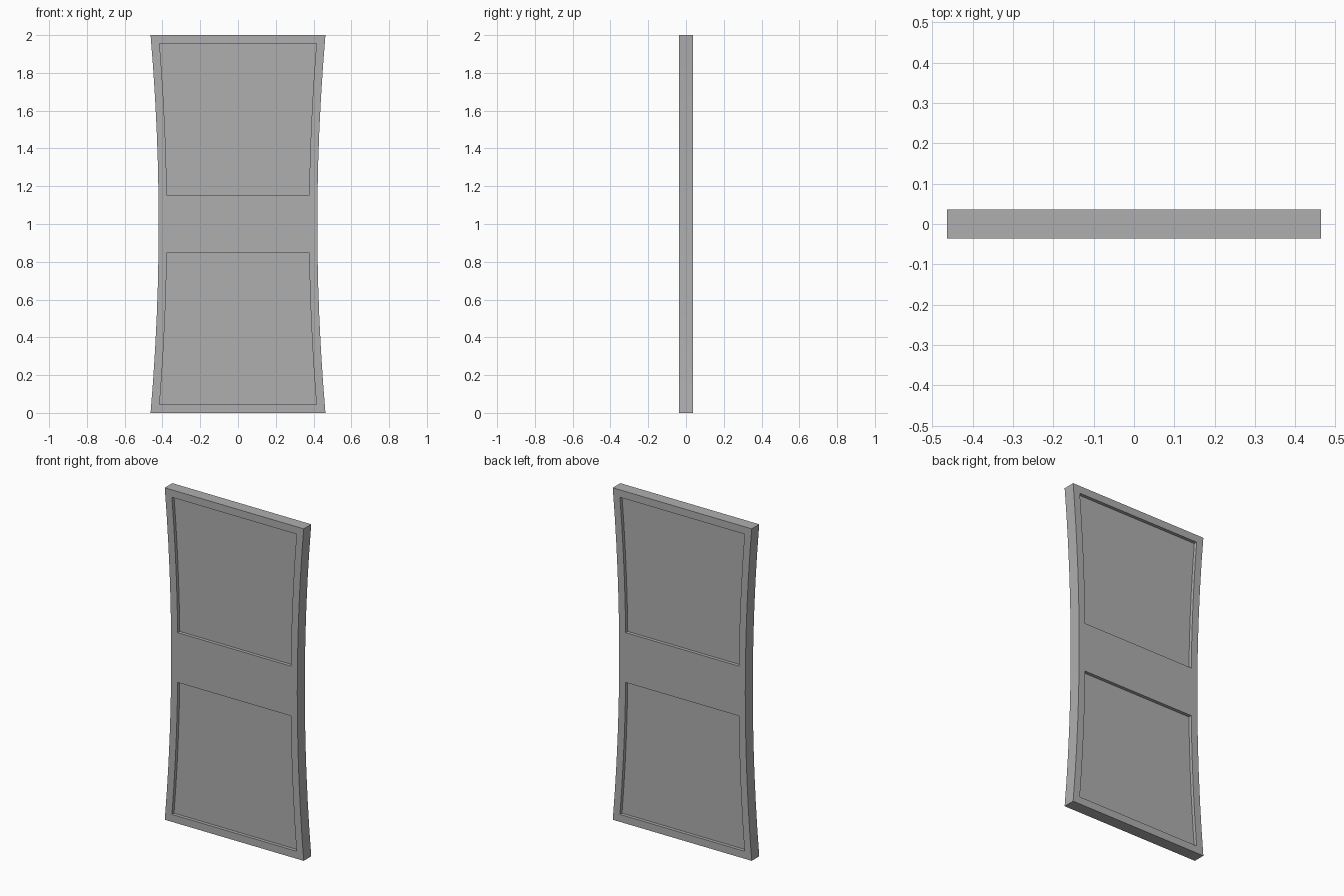
import bpy, bmesh

if "Cube" in bpy.data.objects:
    bpy.data.objects.remove(bpy.data.objects["Cube"])

HALF_T = 0.036      # half thickness of the slab
RECESS = 0.02       # depth of the sunken panels
BORDER = 0.044      # rim between side edge and panel

# Dark grey finish
grey = bpy.data.materials.new("dark_grey")
grey.diffuse_color = (0.43, 0.43, 0.43, 1.0)
grey.use_nodes = True
grey.node_tree.nodes["Principled BSDF"].inputs["Base Color"].default_value = grey.diffuse_color


def half_width(z):
    """Concave side curve, narrowest at mid height."""
    return 0.42 + 0.043 * (z - 1.0) ** 2


def waisted_prism(name, z0, z1, margin, y0, y1, steps):
    """Solid whose left and right edges follow the side curve."""
    zs = [z0 + (z1 - z0) * i / steps for i in range(steps + 1)]
    outline = [(half_width(z) - margin, z) for z in zs]
    outline += [(-x, z) for x, z in reversed(outline)]
    bm = bmesh.new()
    face = bm.faces.new([bm.verts.new((x, y0, z)) for x, z in outline])
    ext = bmesh.ops.extrude_face_region(bm, geom=[face])
    moved = [g for g in ext["geom"] if isinstance(g, bmesh.types.BMVert)]
    bmesh.ops.translate(bm, verts=moved, vec=(0, y1 - y0, 0))
    bmesh.ops.recalc_face_normals(bm, faces=bm.faces)
    mesh = bpy.data.meshes.new(name)
    bm.to_mesh(mesh)
    bm.free()
    mesh.materials.append(grey)
    obj = bpy.data.objects.new(name, mesh)
    bpy.context.collection.objects.link(obj)
    return obj


# Main slab
slab = waisted_prism("door_slab", 0.0, 2.0, 0.0, -HALF_T, HALF_T, 12)

# Sunken panels, two on the front and two on the back
for side, sign in (("front", -1), ("back", 1)):
    for level, z0, z1 in (("lower", 0.045, 0.85), ("upper", 1.15, 1.955)):
        cutter = waisted_prism(f"{side}_{level}_panel_cutter", z0, z1, BORDER,
                               sign * (HALF_T - RECESS), sign * (HALF_T + 0.05), 5)
        cutter.hide_render = True
        cutter.display_type = 'WIRE'
        mod = slab.modifiers.new(cutter.name, 'BOOLEAN')
        mod.operation = 'DIFFERENCE'
        mod.solver = 'EXACT'
        mod.object = cutter
